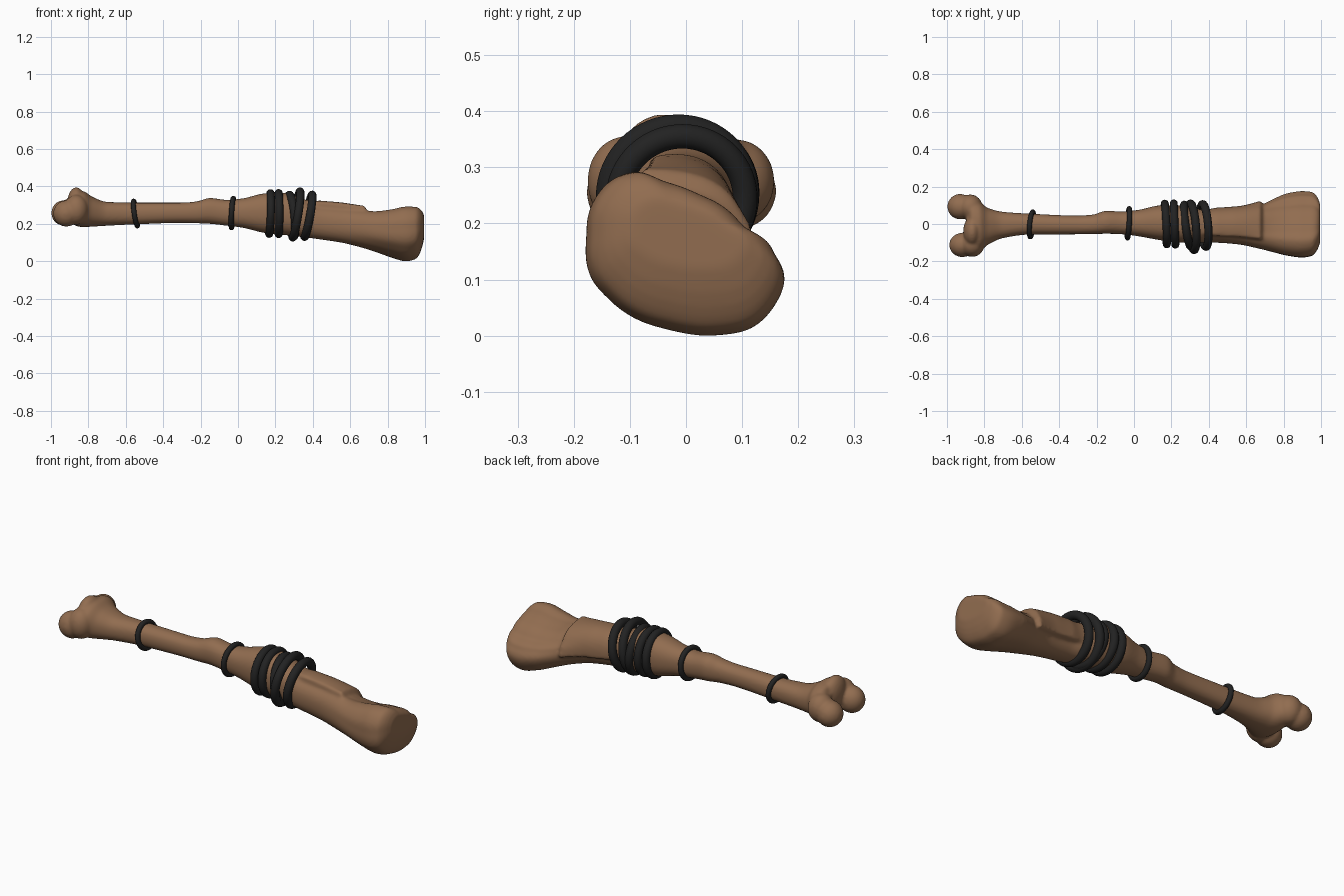
import bpy, bmesh, math
from mathutils import Vector, Matrix


def material(name, rgb):
    m = bpy.data.materials.new(name)
    m.diffuse_color = (*rgb, 1)
    return m


BROWN = material("bone_brown", (0.285, 0.152, 0.08))
BLACK = material("ring_black", (0.016, 0.016, 0.016))


def curve(xs, ys, x):
    """Smooth interpolation without overshoot."""
    if x <= xs[0]:
        return ys[0]
    if x >= xs[-1]:
        return ys[-1]
    i = max(k for k in range(len(xs) - 1) if xs[k] <= x)

    def slope(k):
        if k == 0 or k == len(xs) - 1:
            return 0 if k == 0 else (ys[k] - ys[k - 1]) / (xs[k] - xs[k - 1])
        a = (ys[k] - ys[k - 1]) / (xs[k] - xs[k - 1])
        b = (ys[k + 1] - ys[k]) / (xs[k + 1] - xs[k])
        return 0 if a * b <= 0 else 2 * a * b / (a + b)

    h = xs[i + 1] - xs[i]
    t = (x - xs[i]) / h
    return ((1 + 2 * t) * (1 - t) ** 2 * ys[i] + t * (1 - t) ** 2 * h * slope(i)
            + t * t * (3 - 2 * t) * ys[i + 1] + t * t * (t - 1) * h * slope(i + 1))


def ease(a, b, x):
    t = min(1, max(0, (x - a) / (b - a)))
    return t * t * (3 - 2 * t)


# bone profile: x, top z, bottom z, front y, back y
PROFILE = [
    (-0.895, 0.33, 0.21, -0.10, 0.09),
    (-0.87, 0.37, 0.19, -0.15, 0.13),
    (-0.83, 0.375, 0.183, -0.145, 0.12),
    (-0.78, 0.345, 0.185, -0.11, 0.085),
    (-0.70, 0.317, 0.19, -0.075, 0.065),
    (-0.55, 0.313, 0.197, -0.056, 0.055),
    (-0.30, 0.313, 0.205, -0.055, 0.045),
    (-0.22, 0.32, 0.203, -0.054, 0.05),
    (-0.15, 0.338, 0.20, -0.052, 0.07),
    (-0.06, 0.328, 0.19, -0.055, 0.067),
    (0.02, 0.335, 0.18, -0.065, 0.075),
    (0.15, 0.363, 0.15, -0.088, 0.10),
    (0.25, 0.365, 0.14, -0.10, 0.10),
    (0.34, 0.335, 0.13, -0.10, 0.08),
    (0.43, 0.298, 0.118, -0.10, 0.06),
    (0.55, 0.287, 0.10, -0.108, 0.067),
    (0.66, 0.277, 0.073, -0.13, 0.095),
    (0.74, 0.27, 0.048, -0.15, 0.135),
    (0.82, 0.278, 0.02, -0.17, 0.168),
    (0.90, 0.293, 0.0, -0.18, 0.18),
    (0.95, 0.292, 0.012, -0.172, 0.176),
    (0.98, 0.275, 0.06, -0.14, 0.15),
    (0.995, 0.245, 0.12, -0.10, 0.11),
]
COL = list(zip(*PROFILE))
# outline of the slanted broad end: angle, radius
END_A = [0, 30, 72, 104, 117, 129, 147, 173, 196, 219, 253, 286, 307, 326, 342, 360]
END_R = [.87, .65, .70, .9, 1.12, 1.16, 1.11, 1.0, .99, .945, .94, 1.04, 1.12, 1.08, 1.03, .87]

bm = bmesh.new()
N, STEPS = 96, 200
loops = []
for s in range(STEPS + 1):
    x = -0.895 + 1.89 * s / STEPS
    zt, zb, y0, y1 = (curve(COL[0], COL[k], x) for k in range(1, 5))
    w = ease(0.52, 0.84, x)
    raised = 0.028 * ease(0.34, 0.45, x) * (1 - ease(0.677, 0.69, x))
    loop = []
    for i in range(N):
        deg = 360 * i / N
        a = math.radians(deg)
        c, sn = math.cos(a), math.sin(a)
        r_round = (abs(c) ** 2.3 + abs(sn) ** 2.3) ** (-1 / 2.3)
        r = r_round * (1 - w) + curve(END_A, END_R, deg) * w
        # raised plate over the top and back
        d = (deg + 180) % 360 - 180
        b = raised * ease(-20, -12, d) * (1 - ease(112, 124, d))
        loop.append(bm.verts.new((x, (y0 + y1) / 2 + c * (r * (y1 - y0) / 2 + b),
                                  (zt + zb) / 2 + sn * (r * (zt - zb) / 2 + b))))
    loops.append(loop)
for p, q in zip(loops, loops[1:]):
    for i in range(N):
        j = (i + 1) % N
        bm.faces.new((p[i], p[j], q[j], q[i]))
bm.faces.new(loops[0])
bm.faces.new(loops[-1])

# knuckles of the narrow end, merged with the shaft
for centre, size in [
    ((-0.930, 0.093, 0.258), (0.068, 0.068, 0.068)),
    ((-0.875, 0.090, 0.275), (0.065, 0.068, 0.075)),
    ((-0.918, -0.112, 0.255), (0.070, 0.065, 0.070)),
    ((-0.865, -0.110, 0.275), (0.065, 0.066, 0.080)),
    ((-0.865, -0.040, 0.310), (0.048, 0.080, 0.085)),
]:
    bmesh.ops.create_uvsphere(bm, u_segments=32, v_segments=20, radius=1,
                              matrix=Matrix.Translation(centre) @ Matrix.Diagonal((*size, 1)))
bmesh.ops.recalc_face_normals(bm, faces=bm.faces)
mesh = bpy.data.meshes.new("bone")
bm.to_mesh(mesh)
bm.free()
mesh.materials.append(BROWN)
bone = bpy.data.objects.new("bone", mesh)
bpy.context.collection.objects.link(bone)
rm = bone.modifiers.new("merge", 'REMESH')
rm.mode = 'VOXEL'
rm.voxel_size = 0.008
rm.use_smooth_shade = True
sm = bone.modifiers.new("soften", 'SMOOTH')
sm.factor = 0.5
sm.iterations = 5

# bands: centre, outer radius, thickness radius, lean along y, lean along z
RINGS = [
    ((-0.548, -0.002, 0.255), 0.080, 0.013, 0.10, -0.15),
    ((-0.030, 0.004, 0.258), 0.092, 0.014, 0.06, 0.06),
    ((0.170, 0.0, 0.255), 0.130, 0.021, -0.05, 0.03),
    ((0.217, 0.0, 0.255), 0.131, 0.021, -0.04, 0.0),
    ((0.286, -0.008, 0.243), 0.134, 0.022, -0.15, -0.10),
    ((0.312, -0.015, 0.250), 0.146, 0.022, -0.08, 0.16),
    ((0.376, -0.008, 0.243), 0.136, 0.022, -0.08, 0.18),
]
for n, (loc, outer, minor, sy, sz) in enumerate(RINGS, 1):
    bpy.ops.mesh.primitive_torus_add(major_segments=64, minor_segments=16,
                                     major_radius=outer - minor, minor_radius=minor, location=loc)
    ring = bpy.context.object
    ring.name = f"ring_{n}"
    ring.rotation_euler = Vector((1, -sy, -sz)).to_track_quat('Z', 'Y').to_euler()
    ring.data.materials.append(BLACK)
    bpy.ops.object.shade_smooth()
